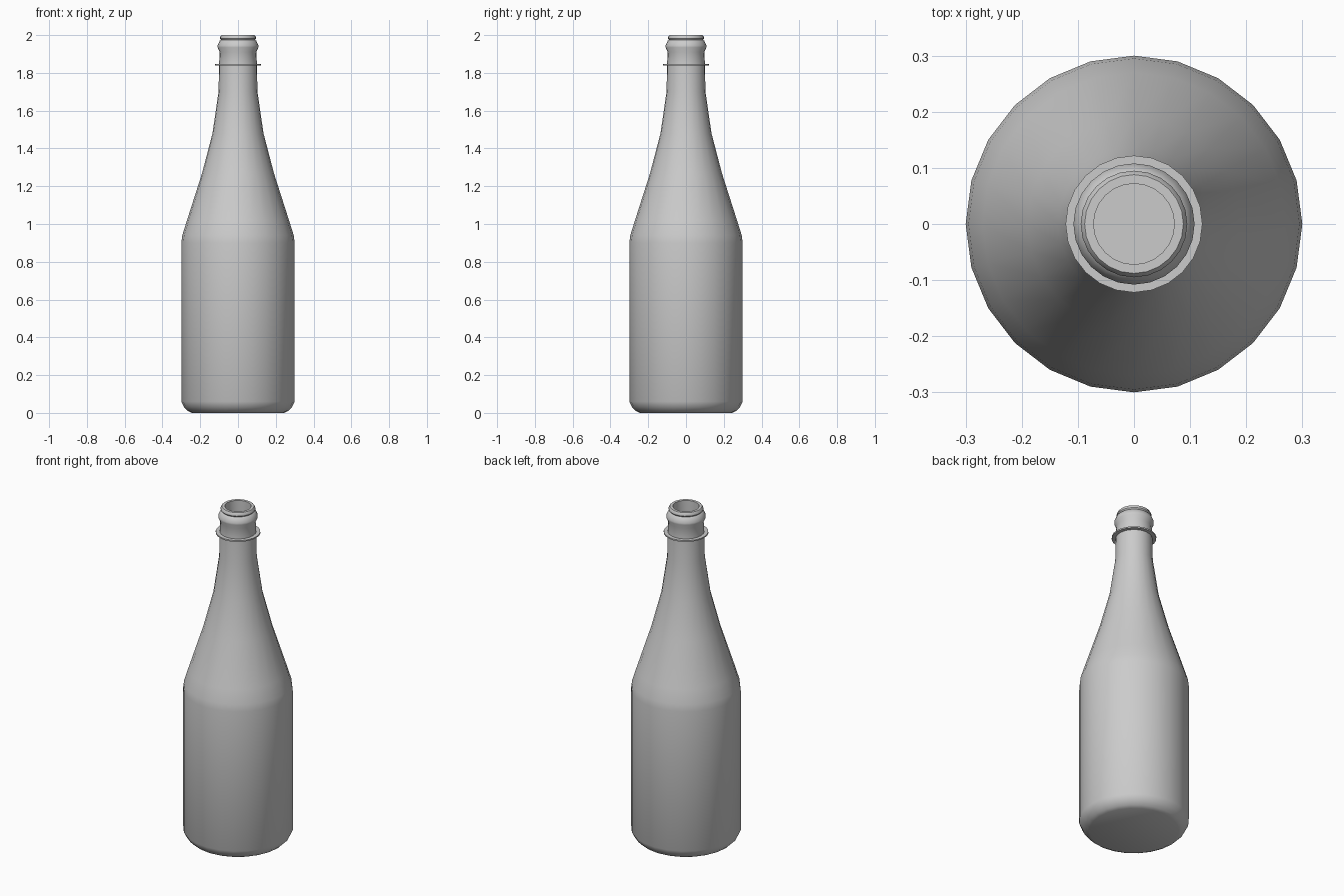
import bpy
import bmesh
from math import pi, cos, sin, radians

cube = bpy.data.objects.get("Cube")
if cube:
    bpy.data.objects.remove(cube)

SEGMENTS = 24

# One grey for the whole bottle
grey = bpy.data.materials.new("light grey glass")
grey.use_nodes = True
COLOUR = (0.6, 0.6, 0.6, 1)
grey.diffuse_color = COLOUR
grey.node_tree.nodes["Principled BSDF"].inputs["Base Color"].default_value = COLOUR


def lathe(name, profile, closed=False):
    """Turn (radius, height) points round z; open profiles get capped ends."""
    bm = bmesh.new()
    rings = [[bm.verts.new((r * cos(2 * pi * i / SEGMENTS), r * sin(2 * pi * i / SEGMENTS), z))
              for i in range(SEGMENTS)] for r, z in profile]
    pairs = list(zip(rings, rings[1:]))
    if closed:
        pairs.append((rings[-1], rings[0]))
    else:
        bm.faces.new(rings[0])
        bm.faces.new(rings[-1])
    for low, high in pairs:
        for i in range(SEGMENTS):
            j = (i + 1) % SEGMENTS
            bm.faces.new((low[i], low[j], high[j], high[i]))
    bmesh.ops.recalc_face_normals(bm, faces=bm.faces)
    mesh = bpy.data.meshes.new(name)
    bm.to_mesh(mesh)
    bm.free()
    mesh.materials.append(grey)
    obj = bpy.data.objects.new(name, mesh)
    bpy.context.collection.objects.link(obj)
    bpy.ops.object.select_all(action='DESELECT')
    obj.select_set(True)
    bpy.context.view_layer.objects.active = obj
    bpy.ops.object.shade_smooth_by_angle(angle=radians(35))
    return obj


# Rounded base, straight body, long shoulder and neck
body = [(0.245, 0), (0.265, 0.01), (0.285, 0.03), (0.3, 0.06),
        (0.3, 0.9), (0.295, 0.94), (0.27, 1.02), (0.19, 1.27),
        (0.135, 1.48), (0.103, 1.7), (0.1, 1.85)]
# Bead and lip of the mouth
mouth = [(0.097, 1.91), (0.108, 1.935), (0.108, 1.945), (0.097, 1.97),
         (0.09, 1.975), (0.095, 1.982), (0.095, 1.99), (0.088, 2.0)]
# Hollow inside, from the mouth down to a flat floor
inside = [(0.072, 2.0), (0.075, 1.7), (0.11, 1.48), (0.165, 1.27),
          (0.27, 0.94), (0.275, 0.06), (0.25, 0.03)]
lathe("bottle", body + mouth + inside)

# Thin collar round the neck
lathe("neck_collar", [(0.095, 1.84), (0.122, 1.84), (0.122, 1.848), (0.095, 1.848)], closed=True)
